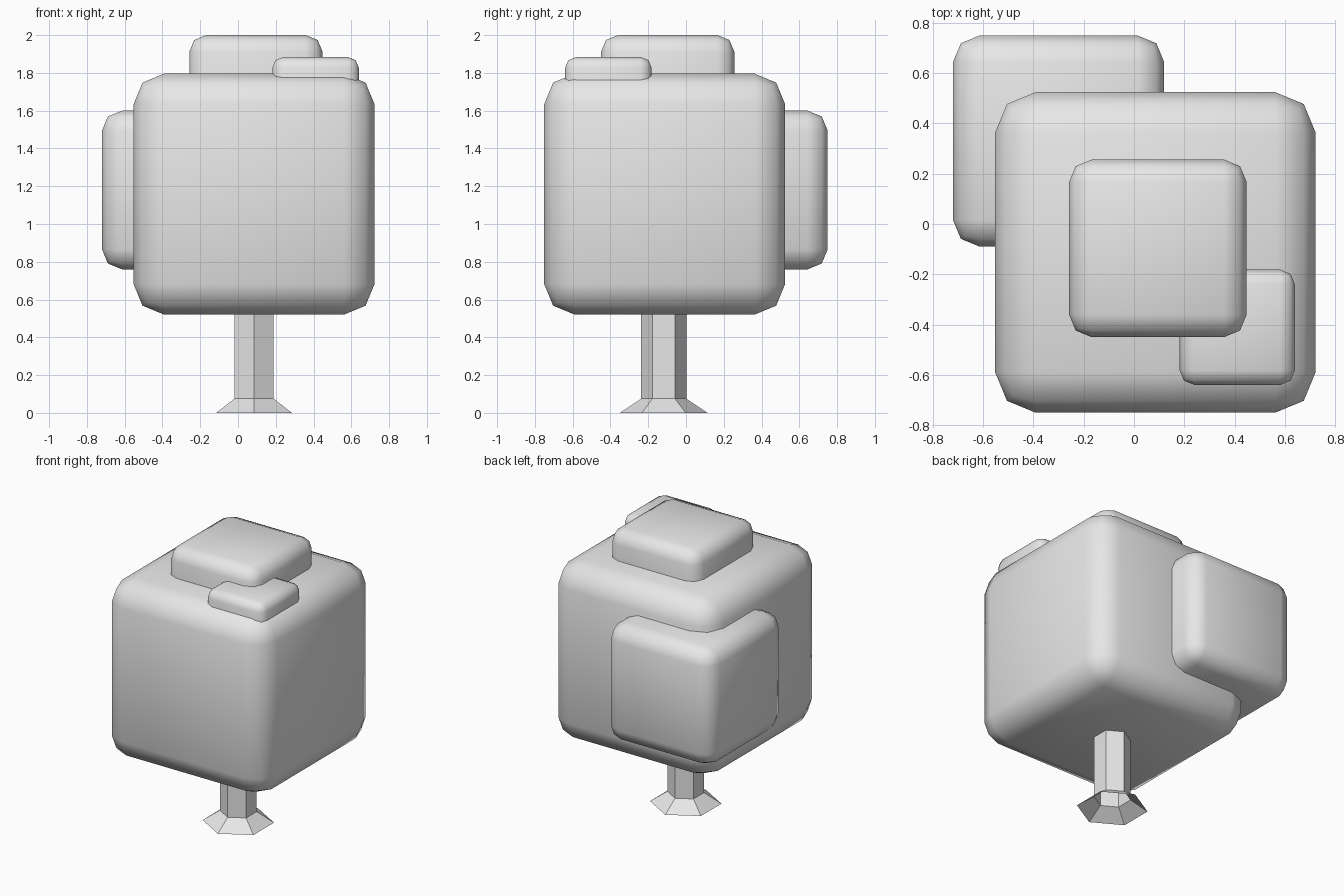
import bpy
import bmesh
from math import cos, sin, radians

if "Cube" in bpy.data.objects:
    bpy.data.objects.remove(bpy.data.objects["Cube"], do_unlink=True)

# One plain grey for the whole tree
grey = bpy.data.materials.new("light grey")
grey.use_nodes = True
colour = (0.8, 0.8, 0.8, 1)
grey.diffuse_color = colour
grey.node_tree.nodes["Principled BSDF"].inputs["Base Color"].default_value = colour


def add_object(name, bm):
    mesh = bpy.data.meshes.new(name)
    bm.to_mesh(mesh)
    bm.free()
    mesh.materials.append(grey)
    obj = bpy.data.objects.new(name, mesh)
    bpy.context.collection.objects.link(obj)
    return obj


def foliage_block(name, centre, size):
    """Smooth cube with softly rounded edges."""
    bm = bmesh.new()
    bmesh.ops.create_cube(bm, size=size)
    obj = add_object(name, bm)
    obj.location = centre
    bevel = obj.modifiers.new("rounded_edges", 'BEVEL')
    bevel.width = size * 0.126
    bevel.segments = 2
    obj.data.shade_smooth()


# Foliage: one large block with three smaller ones pushed into it
foliage_block("main_foliage", (0.085, -0.113, 1.158), 1.275)
foliage_block("back_foliage", (-0.30, 0.33, 1.18), 0.84)
foliage_block("top_foliage", (0.095, -0.097, 1.647), 0.706)
foliage_block("small_foliage", (0.411, -0.411, 1.655), 0.458)

# Trunk: hexagonal tube with a flared foot, open underneath
SIDES = 6
bm = bmesh.new()
rings = []
for radius, z in ((0.232, 0), (0.12, 0.075), (0.12, 0.6)):
    angles = [radians(90 + i * 360 / SIDES) for i in range(SIDES)]
    rings.append([bm.verts.new((radius * cos(a), radius * sin(a), z)) for a in angles])
for low, high in zip(rings, rings[1:]):
    for i in range(SIDES):
        j = (i + 1) % SIDES
        bm.faces.new((low[i], low[j], high[j], high[i]))
trunk = add_object("trunk", bm)
trunk.location = (0.085, -0.118, 0)
